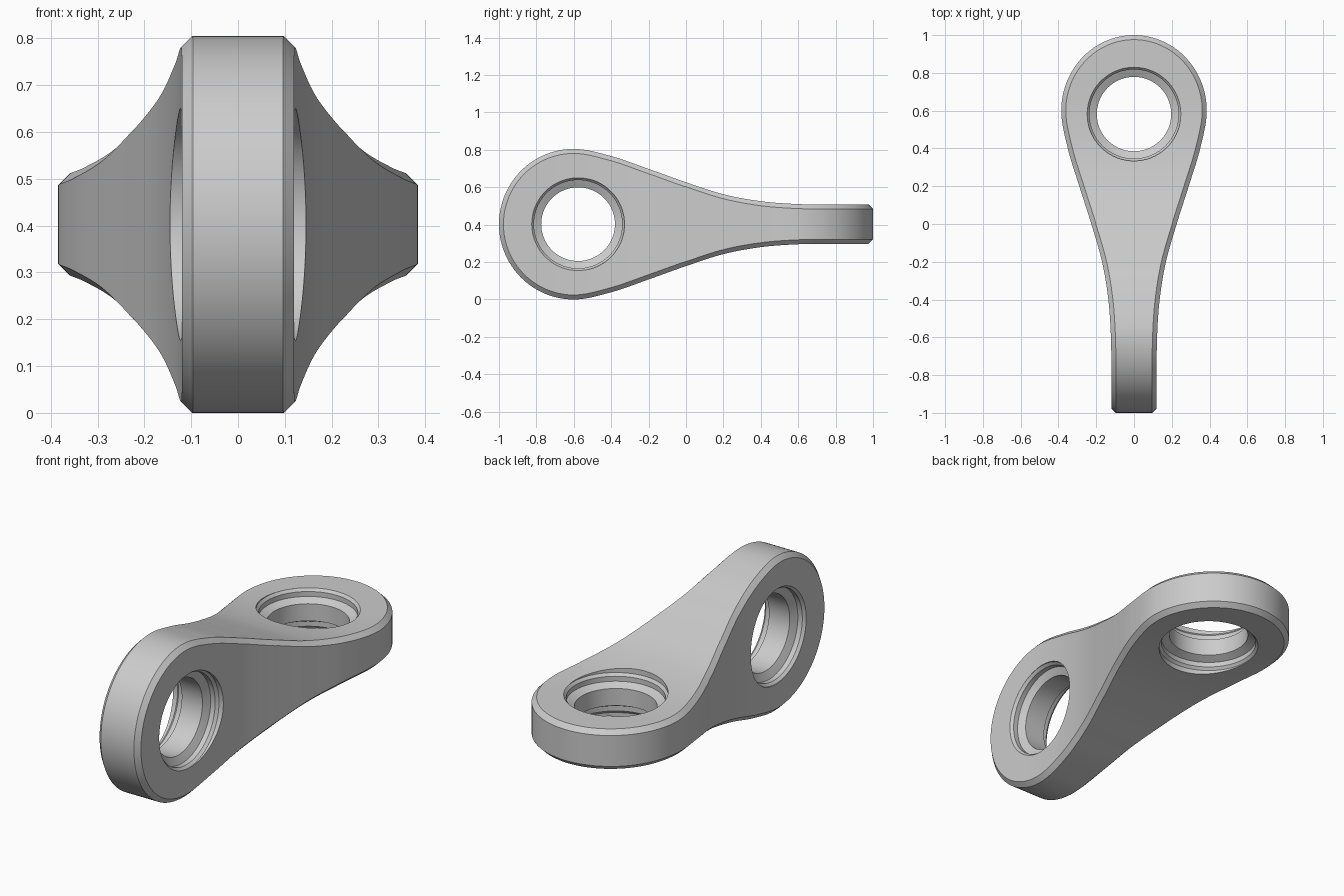
import bpy, bmesh, math
from mathutils import Matrix

if "Cube" in bpy.data.objects:
    bpy.data.objects.remove(bpy.data.objects["Cube"])

ZC = 0.4025          # height of the link's axis
C = 0.024            # edge chamfer
RING_A, THIN_A = 0.4025, 0.105   # front eye: radius in z, tail half height
RING_B, THIN_B = 0.385, 0.12     # rear eye: radius in x, tail half width
TAIL = [1, 0.87, 0.64, 0.40, 0.185, 0.06, 0.008, 0]   # taper every 0.2 from y = -0.6


def taper(y):
    """Smooth falloff from 1 at y=-0.6 to 0 at y=0.8."""
    s = (y + 0.6) / 0.2
    if s <= 0:
        return 1.0
    if s >= 7:
        return 0.0
    i = int(s)
    t = s - i
    p0 = TAIL[abs(i - 1)]
    p1, p2 = TAIL[i], TAIL[i + 1]
    p3 = TAIL[min(i + 2, 7)]
    return 0.5 * (2 * p1 + (p2 - p0) * t + (2 * p0 - 5 * p1 + 4 * p2 - p3) * t * t
                  + (3 * p1 - p0 - 3 * p2 + p3) * t ** 3)


def half_rows(ring, thin, other_ring, other_thin):
    """Rows for one eye (at -y): outline edge point and chamfered flat-face point."""
    def size(y):
        return thin + (ring - thin) * taper(y)

    def other(y):
        return other_thin + (other_ring - other_thin) * taper(-y)

    rows = []
    for k in range(40):
        a = math.pi / 2 * k / 40
        rows.append((-0.6 - 0.4 * math.cos(a), ring * math.sin(a), -math.cos(a), math.sin(a)))
    for k in range(31):
        y = -0.6 + 0.6 * k / 30
        d = (size(y + 1e-3) - size(y - 1e-3)) / 2e-3
        n = math.hypot(1, d)
        rows.append((y, size(y), -d / n, 1 / n))
    out = []
    for y, r, ny, nr in rows:
        yq, rq = y - C * ny, max(r - C * nr, 0)
        out.append(((other(y) - C, y, r), (other(yq), yq, rq)))
    return out


# link body: two eyes turned a quarter against each other
rows = half_rows(RING_A, THIN_A, RING_B, THIN_B)
for edge, face in reversed(half_rows(RING_B, THIN_B, RING_A, THIN_A)):
    rows.append(((face[2], -face[1], face[0]), (edge[2], -edge[1], edge[0])))

bm = bmesh.new()
loops = []
for (xt, yt, zt), (xs, ys, zs) in rows:
    ring = [(xt, yt, zt), (xs, ys, zs), (xs, ys, -zs), (xt, yt, -zt),
            (-xt, yt, -zt), (-xs, ys, -zs), (-xs, ys, zs), (-xt, yt, zt)]
    loops.append([bm.verts.new((x, y, z + ZC)) for x, y, z in ring])
for a, b in zip(loops, loops[1:]):
    for i in range(8):
        j = (i + 1) % 8
        bm.faces.new((a[i], a[j], b[j], b[i]))
bmesh.ops.remove_doubles(bm, verts=bm.verts, dist=1e-5)
bmesh.ops.dissolve_degenerate(bm, edges=bm.edges, dist=1e-6)
bmesh.ops.recalc_face_normals(bm, faces=bm.faces)


def to_object(bm, name):
    me = bpy.data.meshes.new(name)
    bm.to_mesh(me)
    bm.free()
    ob = bpy.data.objects.new(name, me)
    bpy.context.collection.objects.link(ob)
    return ob


link = to_object(bm, "twisted_link")
grey = bpy.data.materials.new("light grey metal")
grey.diffuse_color = (0.6, 0.6, 0.6, 1)
grey.use_nodes = True
grey.node_tree.nodes["Principled BSDF"].inputs["Base Color"].default_value = grey.diffuse_color
link.data.materials.append(grey)


def eye_cutter(name, t, matrix):
    """Stepped bore turned about z; t is the half thickness of the eye."""
    half = [(0.4, 0.248), (t, 0.248), (t - 0.014, 0.236), (t - 0.04, 0.236),
            (t - 0.052, 0.212), (t - 0.06, 0.197)]
    prof = [(-d, r) for d, r in half] + half[::-1]
    bm = bmesh.new()
    n = 72
    rings = [[bm.verts.new((r * math.cos(2 * math.pi * k / n),
                            r * math.sin(2 * math.pi * k / n), d)) for k in range(n)]
             for d, r in prof]
    for a, b in zip(rings, rings[1:]):
        for k in range(n):
            m = (k + 1) % n
            bm.faces.new((a[k], a[m], b[m], b[k]))
    bm.faces.new(rings[0][::-1])
    bm.faces.new(rings[-1])
    bmesh.ops.recalc_face_normals(bm, faces=bm.faces)
    bmesh.ops.transform(bm, matrix=matrix, verts=bm.verts)
    ob = to_object(bm, name)
    ob.data.materials.append(grey)
    ob.hide_render = True
    return ob


# stepped bearing holes
bpy.context.view_layer.objects.active = link
link.select_set(True)
for name, t, m in (
        ("front_hole_cutter", THIN_B,
         Matrix.Translation((0, -0.577, ZC)) @ Matrix.Rotation(math.pi / 2, 4, 'Y')),
        ("rear_hole_cutter", THIN_A, Matrix.Translation((0, 0.582, ZC)))):
    cutter = eye_cutter(name, t, m)
    mod = link.modifiers.new("hole", 'BOOLEAN')
    mod.operation = 'DIFFERENCE'
    mod.solver = 'EXACT'
    mod.object = cutter
    bpy.ops.object.modifier_apply(modifier=mod.name)
    bpy.data.objects.remove(cutter)

bpy.ops.object.shade_smooth_by_angle(angle=math.radians(32))
